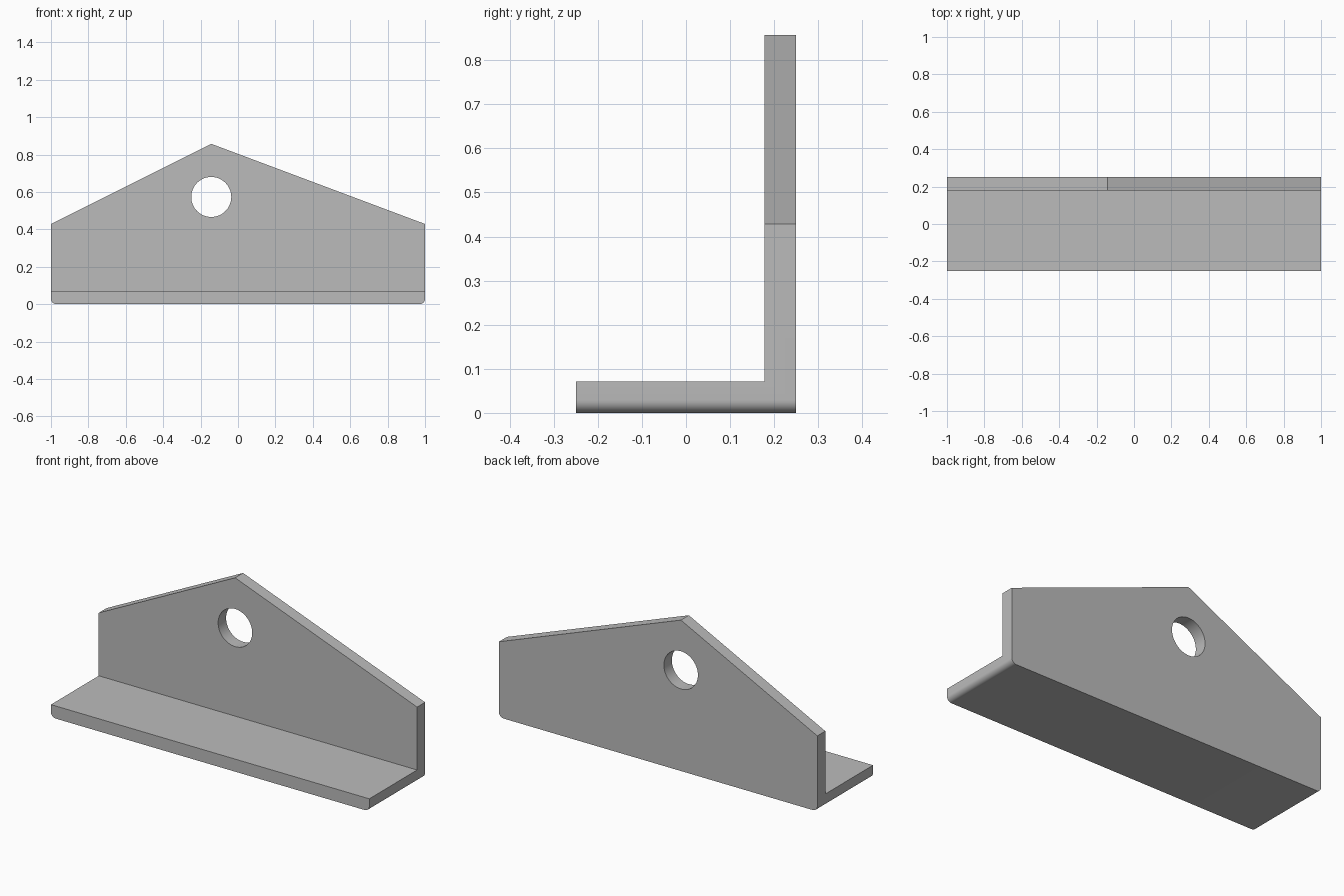
import bpy
import bmesh
from math import sin, cos, pi, radians

if "Cube" in bpy.data.objects:
    bpy.data.objects.remove(bpy.data.objects["Cube"])

HALF_W, HALF_D = 1.0, 0.25
THICK = 0.0714
SHOULDER, PEAK_X, PEAK_Z = 0.4286, -0.143, 0.857
FILLET = 0.0286
HOLE_Z, HOLE_R = 0.573, 0.107

grey = bpy.data.materials.new("plain grey")
grey.use_nodes = True
colour = (0.5, 0.5, 0.5, 1)
grey.diffuse_color = colour
grey.node_tree.nodes["Principled BSDF"].inputs["Base Color"].default_value = colour


def prism(name, outline, y0, y1):
    """Extrude an (x, z) outline from y0 to y1."""
    bm = bmesh.new()
    face = bm.faces.new([bm.verts.new((x, y0, z)) for x, z in outline])
    new = bmesh.ops.extrude_face_region(bm, geom=[face])["geom"]
    verts = [v for v in new if isinstance(v, bmesh.types.BMVert)]
    bmesh.ops.translate(bm, verts=verts, vec=(0, y1 - y0, 0))
    bmesh.ops.recalc_face_normals(bm, faces=bm.faces)
    mesh = bpy.data.meshes.new(name)
    bm.to_mesh(mesh)
    bm.free()
    mesh.materials.append(grey)
    obj = bpy.data.objects.new(name, mesh)
    bpy.context.collection.objects.link(obj)
    return obj


def arc(cx, cz, r, start, end, steps):
    angles = [start + (end - start) * i / steps for i in range(steps + 1)]
    return [(cx + r * cos(a), cz + r * sin(a)) for a in angles]


def cut(target, cutter):
    cutter.hide_render = True
    mod = target.modifiers.new("cut", 'BOOLEAN')
    mod.operation = 'DIFFERENCE'
    mod.solver = 'EXACT'
    mod.object = cutter
    bpy.ops.object.modifier_apply(modifier=mod.name)
    bpy.data.objects.remove(cutter)


# Gabled body with rounded lower corners
inset = HALF_W - FILLET
outline = arc(-inset, FILLET, FILLET, pi, 1.5 * pi, 8)
outline += arc(inset, FILLET, FILLET, 1.5 * pi, 2 * pi, 8)
outline += [(HALF_W, SHOULDER), (PEAK_X, PEAK_Z), (-HALF_W, SHOULDER)]
bracket = prism("angle_bracket", outline, -HALF_D, HALF_D)

bpy.ops.object.select_all(action='DESELECT')
bpy.context.view_layer.objects.active = bracket
bracket.select_set(True)

# Clear the space above the foot, leaving the upright plate
space = [(-1.5, THICK), (1.5, THICK), (1.5, 1.5), (-1.5, 1.5)]
cut(bracket, prism("space_cutter", space, -0.5, HALF_D - THICK))

# Round hole under the peak
circle = arc(PEAK_X, HOLE_Z, HOLE_R, 0, 2 * pi, 64)[:-1]
cut(bracket, prism("hole_cutter", circle, 0, 0.5))

bpy.ops.object.shade_smooth_by_angle(angle=radians(20))
